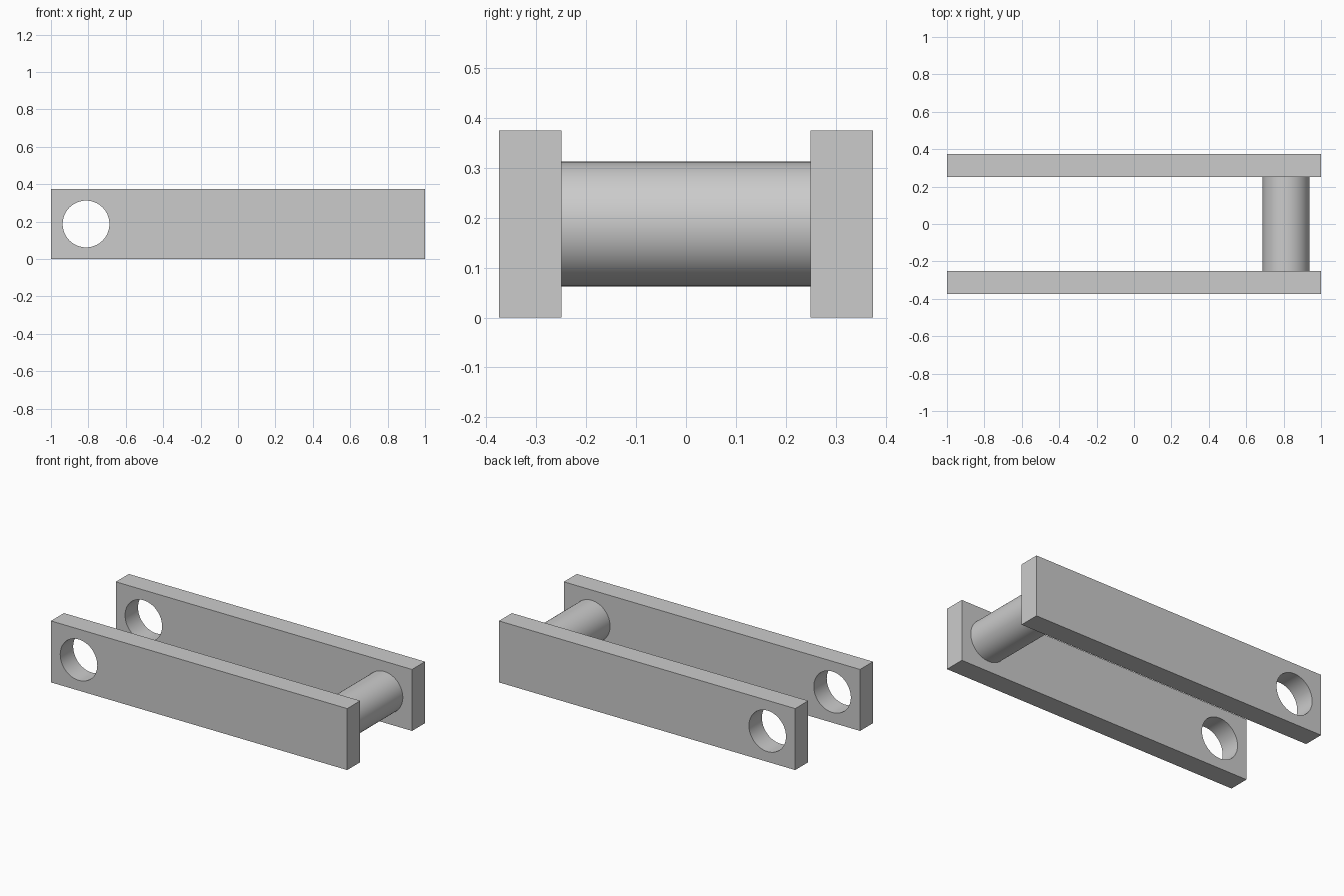
import bpy
import math

default_cube = bpy.data.objects.get("Cube")
if default_cube:
    bpy.data.objects.remove(default_cube, do_unlink=True)

HEIGHT = 0.375
THICK = 0.125
GAP = 0.5                     # clear space between the plates
RADIUS = 0.125
PIN_X = 0.8125                # pin on the left end, holes on the right end
PLATE_Y = (GAP + THICK) / 2

grey = bpy.data.materials.new("light grey")
grey.use_nodes = True
colour = (0.6, 0.6, 0.6, 1)
grey.diffuse_color = colour
grey.node_tree.nodes["Principled BSDF"].inputs["Base Color"].default_value = colour


def cylinder(name, x, length):
    """Round bar along y at mid height."""
    bpy.ops.mesh.primitive_cylinder_add(
        vertices=64, radius=RADIUS, depth=length,
        location=(x, 0, HEIGHT / 2), rotation=(math.pi / 2, 0, 0))
    obj = bpy.context.object
    obj.name = name
    obj.data.materials.append(grey)
    return obj


def smooth(obj):
    bpy.ops.object.select_all(action='DESELECT')
    obj.select_set(True)
    bpy.context.view_layer.objects.active = obj
    bpy.ops.object.shade_smooth_by_angle(angle=math.radians(30))


# Cutter for the holes through both plates
cutter = cylinder("hole_cutter", -PIN_X, 1)

# Side plates, each with a round hole
for name, side in (("front_plate", -1), ("back_plate", 1)):
    bpy.ops.mesh.primitive_cube_add(size=1, location=(0, side * PLATE_Y, HEIGHT / 2))
    plate = bpy.context.object
    plate.name = name
    plate.scale = (2, THICK, HEIGHT)
    bpy.ops.object.transform_apply(location=False, rotation=False, scale=True)
    plate.data.materials.append(grey)
    hole = plate.modifiers.new("hole", 'BOOLEAN')
    hole.operation = 'DIFFERENCE'
    hole.solver = 'EXACT'
    hole.object = cutter
    bpy.ops.object.modifier_apply(modifier=hole.name)
    smooth(plate)

bpy.data.objects.remove(cutter, do_unlink=True)

# Pin joining the plates
smooth(cylinder("pin", PIN_X, GAP))
